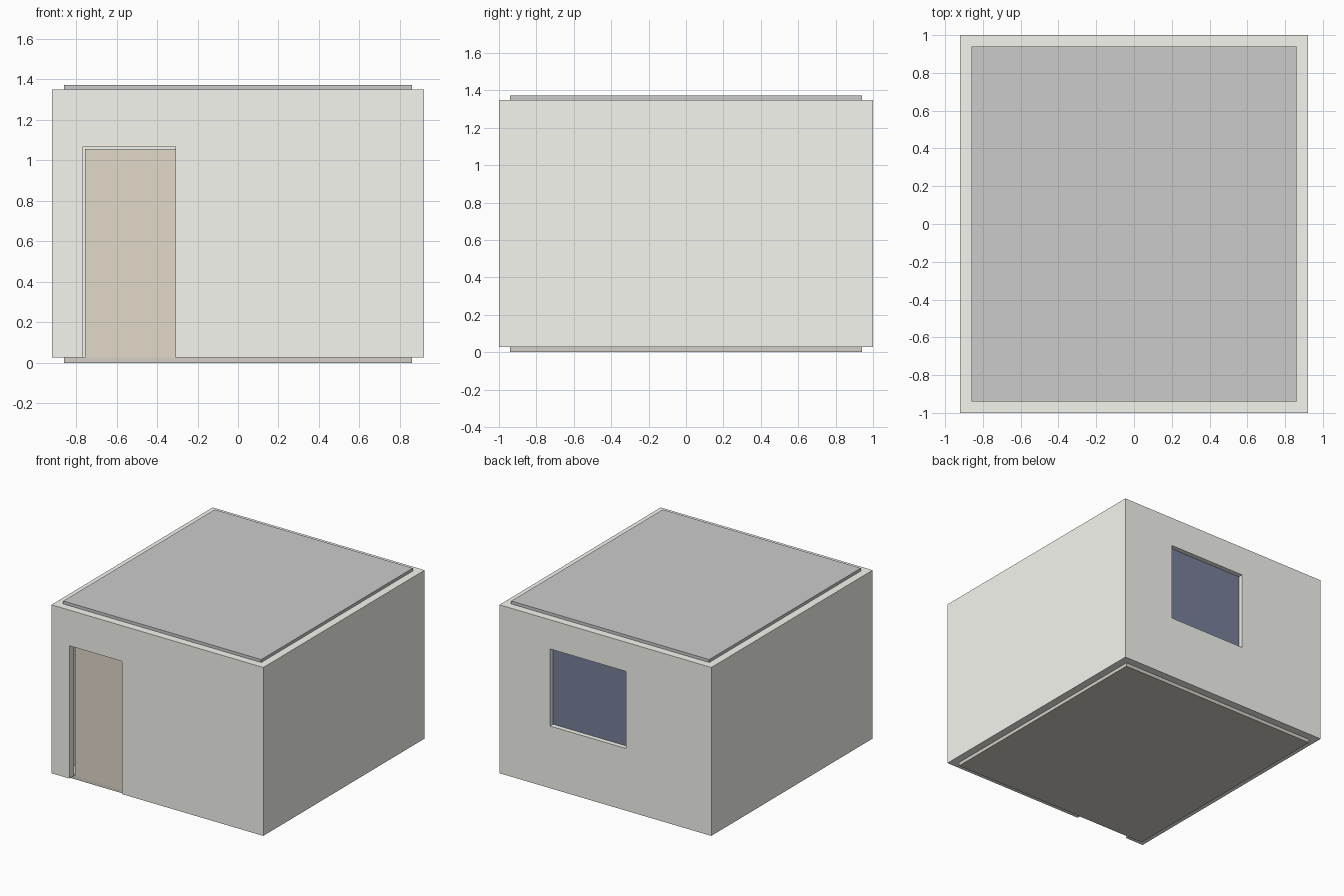
import bpy

if "Cube" in bpy.data.objects:
    bpy.data.objects.remove(bpy.data.objects["Cube"])


def material(name, rgb):
    m = bpy.data.materials.new(name)
    m.diffuse_color = (*rgb, 1)
    m.use_nodes = True
    m.node_tree.nodes["Principled BSDF"].inputs["Base Color"].default_value = m.diffuse_color
    return m


def box(name, x, y, z, mat=None):
    """Box from (min, max) ranges on each axis."""
    bpy.ops.mesh.primitive_cube_add(size=1, location=[sum(r) / 2 for r in (x, y, z)])
    ob = bpy.context.object
    ob.name = name
    ob.scale = [r[1] - r[0] for r in (x, y, z)]
    bpy.ops.object.transform_apply(location=True, rotation=True, scale=True)
    if mat:
        ob.data.materials.append(mat)
    return ob


def cut(target, x, y, z):
    """Subtract a box from the target and discard the cutter."""
    cutter = box("cutter", x, y, z)
    cutter.hide_render = True
    mod = target.modifiers.new("opening", 'BOOLEAN')
    mod.operation = 'DIFFERENCE'
    mod.solver = 'EXACT'
    mod.object = cutter
    bpy.context.view_layer.objects.active = target
    bpy.ops.object.modifier_apply(modifier=mod.name)
    bpy.data.objects.remove(cutter)


plaster = material("plaster", (0.92, 0.92, 0.87))
wood = material("wood", (0.77, 0.69, 0.59))
flooring = material("flooring", (0.66, 0.63, 0.57))
dark_glass = material("dark_glass", (0.19, 0.22, 0.33))

W, D, T = 0.92, 1.0, 0.06          # half width, half depth, wall thickness
Z0, Z1 = 0.027, 1.349              # wall bottom and top
inner_x, inner_y = (-W + T, W - T), (-D + T, D - T)

# Walls: hollow shell with a door opening in front and a window behind
walls = box("walls", (-W, W), (-D, D), (Z0, Z1), plaster)
cut(walls, inner_x, inner_y, (-0.5, 2))
cut(walls, (-0.765, -0.308), (-D - 0.1, -D + T + 0.05), (-0.2, 1.069))
cut(walls, (-0.18, 0.48), (D - T - 0.05, D + 0.1), (0.515, 1.12))

# Floor and ceiling slabs fit the inner outline
box("floor", inner_x, inner_y, (0, Z0), flooring)
box("ceiling", inner_x, inner_y, (Z1, 1.372))

# Door leaf, set at the inner face with a thin gap at the side and top
box("door", (-0.757, -0.309), (-0.942, -0.915), (Z0, 1.057), wood)

# Window pane, recessed in its opening
box("window_pane", (-0.18, 0.48), (0.953, 0.963), (0.515, 1.12), dark_glass)
